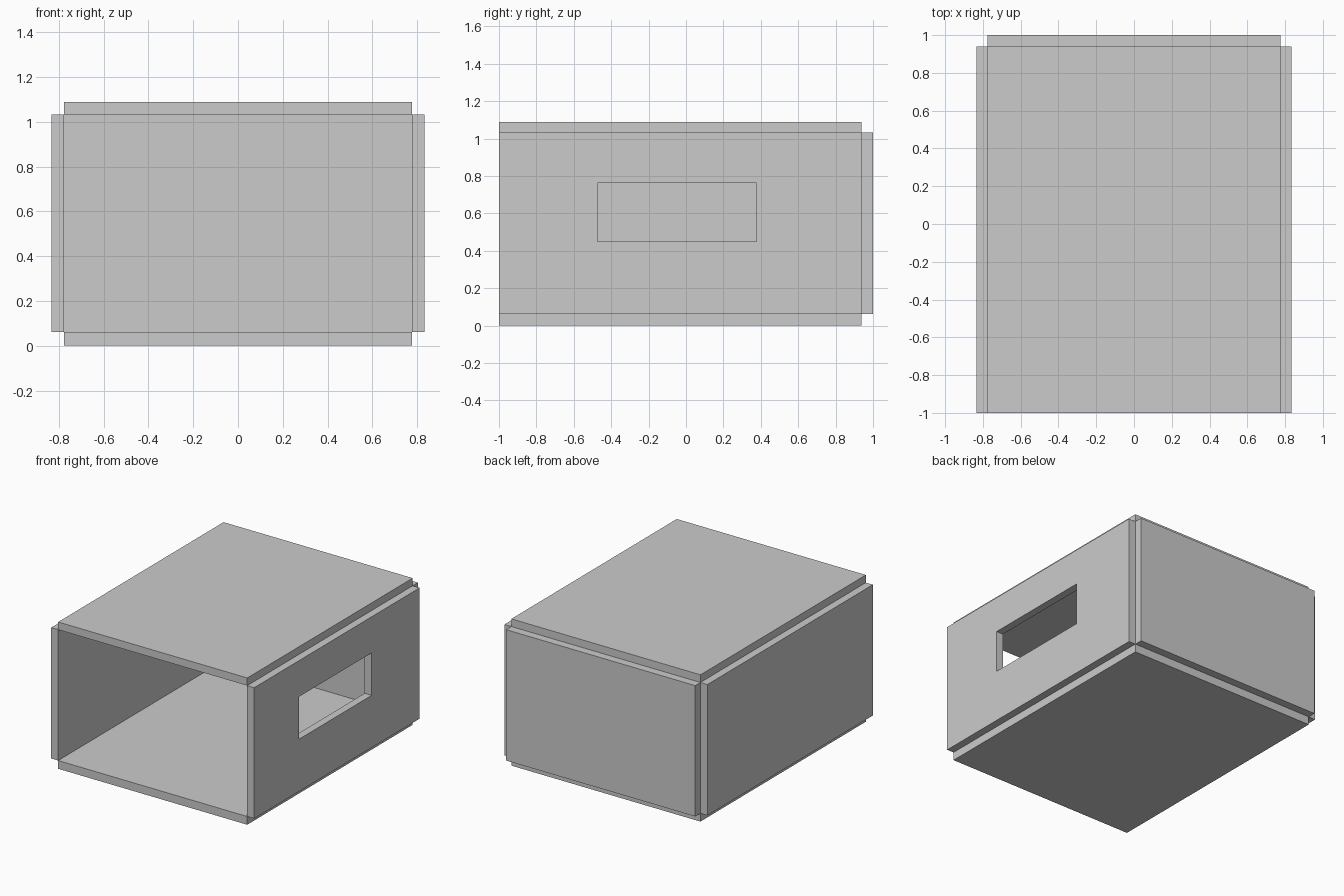
import bpy

if "Cube" in bpy.data.objects:
    bpy.data.objects.remove(bpy.data.objects["Cube"])


def box(name, lo, hi):
    """Axis-aligned box spanning two corners."""
    bpy.ops.mesh.primitive_cube_add(size=1, location=[(a + b) / 2 for a, b in zip(lo, hi)])
    ob = bpy.context.object
    ob.name = name
    ob.scale = [b - a for a, b in zip(lo, hi)]
    bpy.ops.object.transform_apply(location=False, rotation=False, scale=True)
    return ob


X_IN, X_OUT = 0.776, 0.833      # inner and outer faces of the side walls
Y_FRONT, Y_IN, Y_BACK = -1.0, 0.939, 1.0
Z_FLOOR, Z_CEIL, Z_TOP = 0.061, 1.032, 1.089

# floor and roof slabs
box("floor_panel", (-X_IN, Y_FRONT, 0), (X_IN, Y_IN, Z_FLOOR))
box("roof_panel", (-X_IN, Y_FRONT, Z_CEIL), (X_IN, Y_IN, Z_TOP))

# back wall (front stays open)
box("back_wall", (-X_IN, Y_IN, Z_FLOOR), (X_IN, Y_BACK, Z_CEIL))

# side walls
box("left_wall", (-X_OUT, Y_FRONT, Z_FLOOR), (-X_IN, Y_IN, Z_CEIL))
right = box("right_wall", (X_IN, Y_FRONT, Z_FLOOR), (X_OUT, Y_IN, Z_CEIL))

# window opening in the right wall
cutter = box("window_cutter", (X_IN - 0.1, -0.473, 0.449), (X_OUT + 0.1, 0.377, 0.764))
cutter.hide_render = True
cutter.display_type = 'WIRE'
cut = right.modifiers.new("window", 'BOOLEAN')
cut.operation = 'DIFFERENCE'
cut.solver = 'EXACT'
cut.object = cutter
